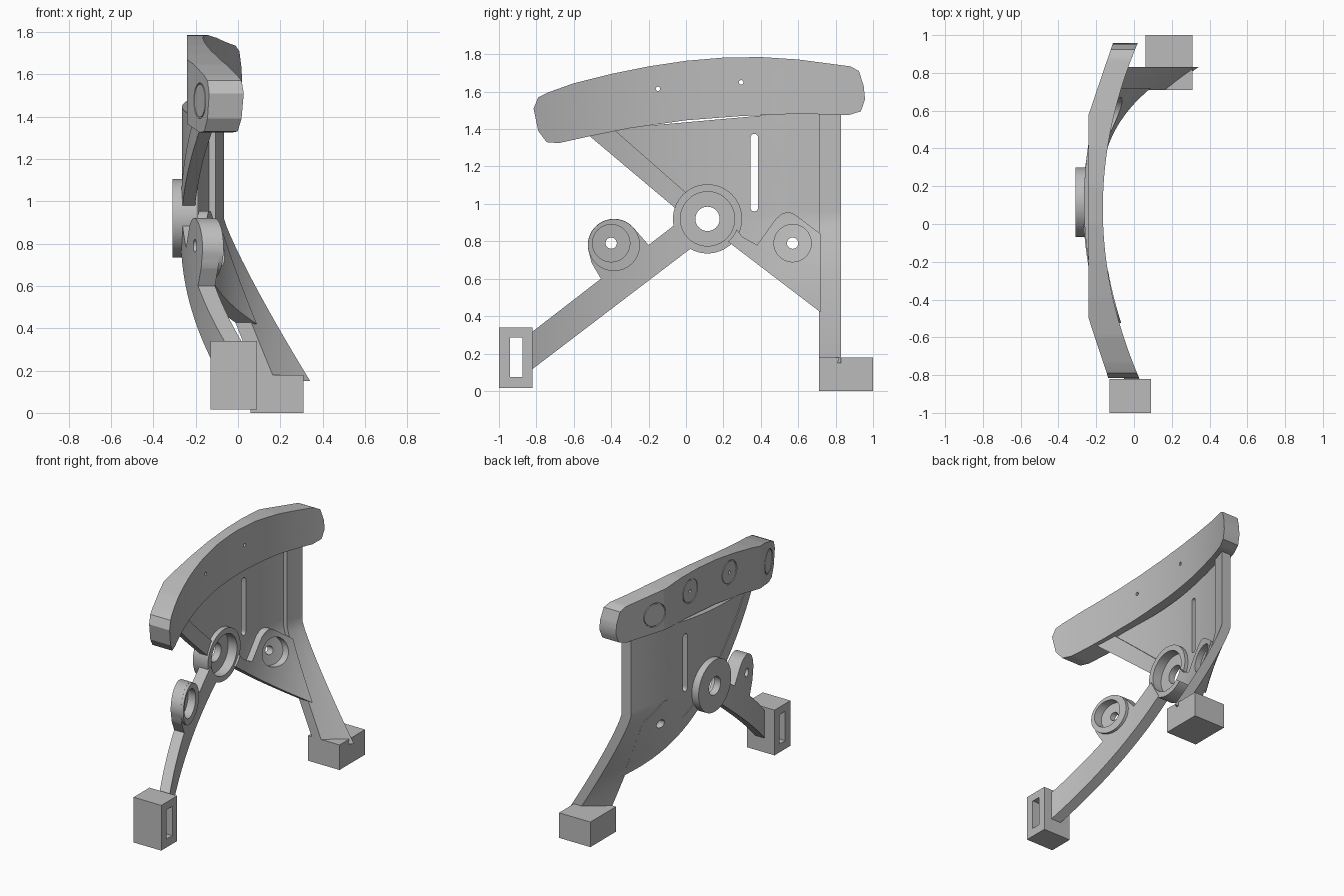
import bpy, bmesh
from math import sin, cos, radians
from mathutils import Vector

cube = bpy.data.objects.get("Cube")
if cube:
    bpy.data.objects.remove(cube, do_unlink=True)

grey = bpy.data.materials.new("mid grey")
grey.use_nodes = True
COLOUR = (0.5, 0.5, 0.5, 1)
grey.diffuse_color = COLOUR
grey.node_tree.nodes["Principled BSDF"].inputs["Base Color"].default_value = COLOUR

HUB = (0.115, 0.92)


def arc(centre, r, start=0, end=360, n=40):
    steps = n if end - start == 360 else n + 1
    angles = [radians(start + (end - start) * i / n) for i in range(steps)]
    return [(centre[0] + r * cos(a), centre[1] + r * sin(a)) for a in angles]


def rect(y0, y1, z0, z1):
    return [(y0, z0), (y1, z0), (y1, z1), (y0, z1)]


def slot(y, z0, z1, r):
    return arc((y, z1 - r), r, 0, 180, 10) + arc((y, z0 + r), r, 180, 360, 10)


def sheet(x, y, z):
    """Curved shell: bows along y, and flares out low down at the back."""
    dy = y - HUB[0]
    flare = max(0, dy / 0.66) ** 2 * 0.47 * max(0, HUB[1] - z) ** 1.15
    return x - 0.27 + 0.25 * dy * dy + flare


def rail_bend(x, y, z):
    """Rail: faceted outer side at x = 0, curved inner side at x = 1."""
    outer = -0.24 + max(0, -0.5 - y) * 0.33 + max(0, y - 0.58) * 0.34
    inner = -0.165 + 0.24 * (y - 0.08) ** 2
    return outer + x * (inner - outer)


def prism(name, outline, x0, x1):
    bm = bmesh.new()
    face = bm.faces.new([bm.verts.new((x0, y, z)) for y, z in outline])
    top = bmesh.ops.extrude_face_region(bm, geom=[face])["geom"]
    for v in top:
        if isinstance(v, bmesh.types.BMVert):
            v.co.x = x1
    bmesh.ops.recalc_face_normals(bm, faces=bm.faces)
    mesh = bpy.data.meshes.new(name)
    bm.to_mesh(mesh)
    bm.free()
    obj = bpy.data.objects.new(name, mesh)
    bpy.context.collection.objects.link(obj)
    return obj


def plate(name, outline, x0, x1, cuts=(), bend=None):
    """Extrude a side profile along x, cut (profile, x0, x1) pockets, then bend."""
    obj = prism(name, outline, x0, x1)
    for profile, c0, c1 in cuts:
        cutter = prism("cutter", profile, c0, c1)
        mod = obj.modifiers.new("cut", 'BOOLEAN')
        mod.object, mod.solver = cutter, 'EXACT'
        bpy.context.view_layer.update()
        graph = bpy.context.evaluated_depsgraph_get()
        mesh = bpy.data.meshes.new_from_object(obj.evaluated_get(graph))
        obj.modifiers.clear()
        obj.data = mesh
        bpy.data.objects.remove(cutter, do_unlink=True)
    if bend:
        bm = bmesh.new()
        bm.from_mesh(obj.data)
        bmesh.ops.triangulate(bm, faces=bm.faces)
        for axis, count in ((1, 50), (2, 45)):
            for i in range(count):
                at = Vector((0, 0, 0))
                at[axis] = 0.04 * i - (1 if axis == 1 else 0) + 0.02 * (axis == 1)
                normal = Vector((0, axis == 1, axis == 2))
                bmesh.ops.bisect_plane(bm, geom=bm.verts[:] + bm.edges[:] + bm.faces[:],
                                       dist=1e-5, plane_co=at, plane_no=normal)
        for v in bm.verts:
            v.co.x = bend(*v.co)
        bm.to_mesh(obj.data)
        bm.free()
    obj.data.name = name
    obj.data.materials.clear()
    obj.data.materials.append(grey)
    bpy.ops.object.select_all(action='DESELECT')
    obj.select_set(True)
    bpy.context.view_layer.objects.active = obj
    bpy.ops.object.shade_smooth_by_angle(angle=radians(25))
    return obj


# Feet
plate("front_foot", rect(-1, -0.82, 0.015, 0.34), -0.13, 0.09,
      [(rect(-0.94, -0.875, 0.075, 0.285), -0.3, 0.3)])
plate("rear_foot", rect(0.71, 1, 0, 0.18), 0.06, 0.31)

# Hub: cup open on the inner side with a centre hole
plate("hub", arc(HUB, 0.185, n=64), -0.31, -0.19,
      [(arc(HUB, 0.145, n=64), -0.26, 0), (arc(HUB, 0.065), -0.5, 0)])

# Front leg with its round lug
LUG = (-0.385, 0.78)
PIN = (-0.4, 0.79)
leg = [(-0.83, 0.31), (-0.455, 0.6), (-0.505, 0.685)]
leg += arc(LUG, 0.14, 200, 45, 24)
leg += [(-0.2, 0.78), (-0.045, 0.9), (0.03, 0.765), (-0.83, 0.11)]
plate("front_leg", leg, 0, 0.08,
      [(arc(PIN, 0.1), 0.04, 0.2), (arc(PIN, 0.03), -0.1, 0.2)], sheet)
plate("front_lug_rim", arc(LUG, 0.139), 0.002, 0.1,
      [(arc(PIN, 0.1), 0.04, 0.2), (arc(PIN, 0.03), -0.1, 0.2)], sheet)

# Shell panel with a long slot
BOSS = (0.57, 0.79)
panel = arc(HUB, 0.165, 130, -48, 24) + [(0.72, 0.42), (0.72, 1.5), (-0.41, 1.4)]
plate("shell_panel", panel, 0.005, 0.045,
      [(slot(0.365, 0.96, 1.375, 0.02), -0.1, 0.2), (arc(BOSS, 0.03), -0.1, 0.2)], sheet)

# Thick lower rib carrying the rear boss
rib = arc(HUB, 0.165, -48, -20, 6)
rib += [(0.3, 0.825), (0.38, 0.78), (0.48, 0.92)]
rib += arc((0.545, 0.89), 0.065, 140, 55, 8) + [(0.72, 0.84), (0.72, 0.42)]
plate("lower_rib", rib, 0, 0.09,
      [(arc(BOSS, 0.1), 0.04, 0.3), (arc(BOSS, 0.03), -0.1, 0.3)], sheet)

# Struts up to the rail
plate("upper_strut", [(-0.56, 1.4), (-0.41, 1.42), (0, 1.06), (-0.055, 0.975)],
      0, 0.06, bend=sheet)
plate("rear_post", rect(0.71, 0.83, 0.15, 1.5), 0, 0.075, bend=sheet)

# Top rail with rounded ends
rail = [(-0.79, 1.57), (-0.74, 1.595), (-0.6, 1.645), (-0.4, 1.695), (-0.2, 1.735),
        (0, 1.765), (0.2, 1.782), (0.4, 1.785), (0.6, 1.772), (0.88, 1.735),
        (0.925, 1.71), (0.95, 1.63), (0.957, 1.56), (0.935, 1.495), (0.87, 1.475),
        (0.6, 1.482), (0.3, 1.47), (0, 1.447), (-0.3, 1.405), (-0.5, 1.365),
        (-0.68, 1.325), (-0.745, 1.33), (-0.79, 1.39), (-0.815, 1.51)]
discs = [(0.295, 1.65), (-0.15, 1.615), (-0.68, 1.475), (0.66, 1.61)]
pockets = [(arc(c, 0.085, n=28), -0.5, 0.06) for c in discs]
pinholes = [(arc(c, 0.012, n=12), -0.5, 1.5) for c in discs[:2]]
plate("top_rail", rail, 0, 1, pockets + pinholes, rail_bend)

# Flush buttons seated in the rail pockets
for i, c in enumerate(discs):
    holes = [(arc(c, 0.012, n=12), -0.5, 1.5)] if i < 2 else []
    plate(f"rail_button_{i + 1}", arc(c, 0.078, n=28), 0, 0.1, holes, rail_bend)
